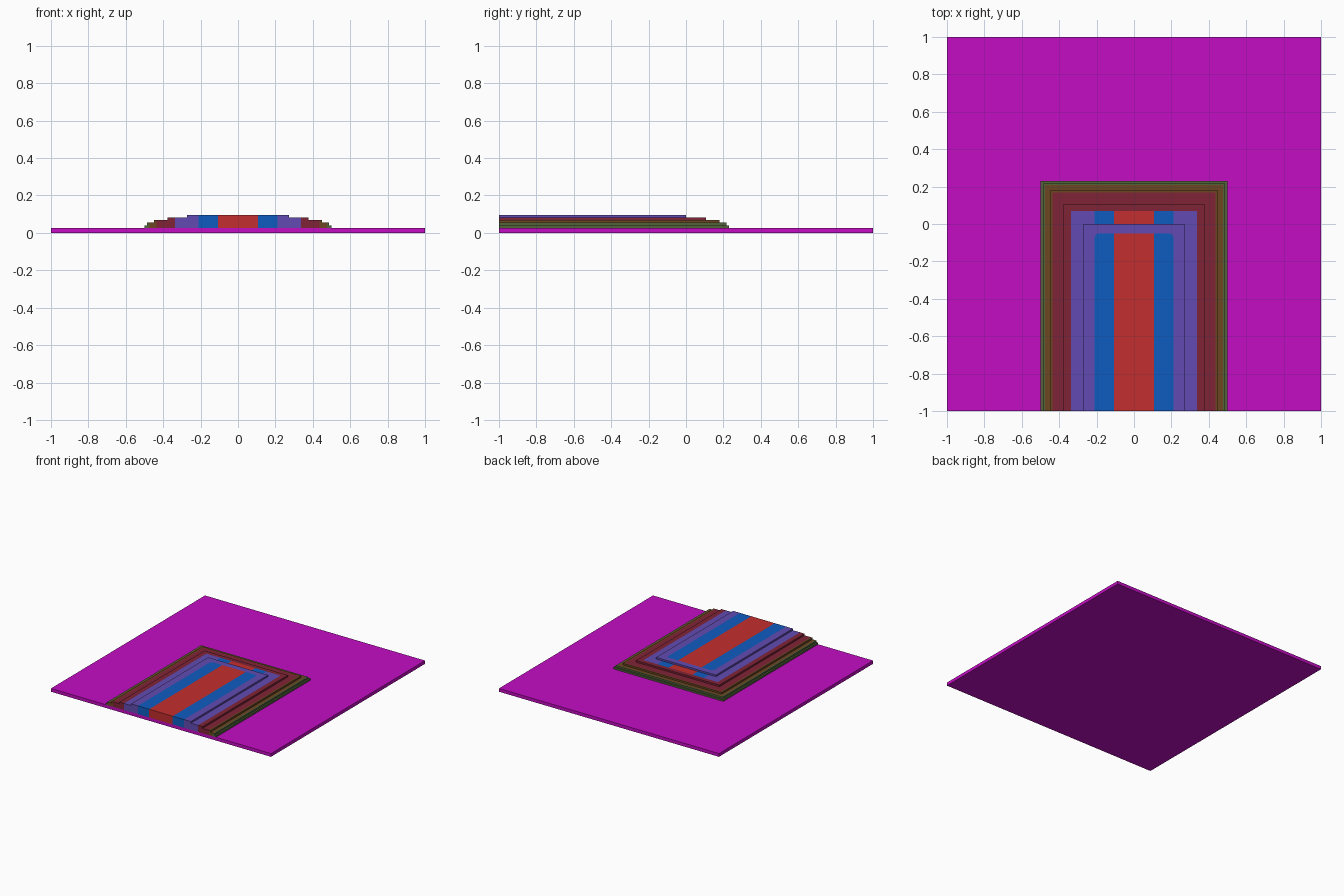
import bpy, bmesh, math
from mathutils import Vector

cube = bpy.data.objects.get("Cube")
if cube:
    bpy.data.objects.remove(cube, do_unlink=True)


def material(name, hex_code):
    lin = []
    for i in (0, 2, 4):
        c = int(hex_code[i:i + 2], 16) / 255
        lin.append(c / 12.92 if c <= 0.04045 else ((c + 0.055) / 1.055) ** 2.4)
    m = bpy.data.materials.new(name)
    m.use_nodes = True
    m.diffuse_color = (*lin, 1)
    m.node_tree.nodes["Principled BSDF"].inputs["Base Color"].default_value = (*lin, 1)
    return m


def box(bm, x, y0, y1, z0, z1):
    bmesh.ops.create_cube(bm, size=1)
    for v in bm.verts:
        v.co = (2 * x * v.co.x, (y0 + y1) / 2 + (y1 - y0) * v.co.y,
                (z0 + z1) / 2 + (z1 - z0) * v.co.z)


def finish(bm, name, mats):
    me = bpy.data.meshes.new(name)
    bm.to_mesh(me)
    bm.free()
    for m in mats:
        me.materials.append(m)
    ob = bpy.data.objects.new(name, me)
    bpy.context.collection.objects.link(ob)


magenta = material("magenta", "C40CC4")
bands = [material("olive green", "52643A"), material("brown", "6C4622"),
         material("maroon", "802437"), material("violet", "624BB2"),
         material("blue", "0F5CC0"), material("red", "C42E2E")]

Y_SHIFT = 0.267                          # back edge sits this far inside the half width
BAND_EDGES = [0.475, 0.435, 0.337, 0.21]  # half widths where the nested bands change
RED_HALF = 0.107
BASE_TOP, STEP = 0.027, 0.0136
CORNER_R = 0.025
BLUE_BACK = BAND_EDGES[3] - Y_SHIFT + 0.007

# Planes that round the back corners of the blue band
corner_planes = []
for s in (-1, 1):
    centre = Vector((s * (BAND_EDGES[3] - CORNER_R), BLUE_BACK - CORNER_R, 0))
    for deg in (22.5, 45, 67.5):
        n = Vector((s * math.cos(math.radians(deg)), math.sin(math.radians(deg)), 0))
        corner_planes.append((centre + n * CORNER_R, n))


def band_of(p):
    """Band index from the position in plan."""
    d = max(abs(p.x), p.y + Y_SHIFT)
    index = sum(d < e for e in BAND_EDGES[:3])
    in_core = abs(p.x) < BAND_EDGES[3] and p.y < BLUE_BACK
    if in_core and all((p - co).dot(n) < 0 for co, n in corner_planes):
        index = 5 if abs(p.x) < RED_HALF else 4
    return index


# Ground slab
bm = bmesh.new()
box(bm, 1, -1, 1, 0, BASE_TOP)
finish(bm, "ground_slab", [magenta])

# Stacked tiers, sliced along the band borders and coloured by position
for i, (half, back) in enumerate([(0.5, 0.23), (0.487, 0.217), (0.449, 0.179),
                                  (0.378, 0.107), (0.272, 0.0)]):
    z0 = BASE_TOP + i * STEP
    bm = bmesh.new()
    box(bm, half, -1, back, z0, z0 + STEP)
    cuts = [(Vector((s * e, 0, 0)), Vector((1, 0, 0)))
            for e in BAND_EDGES + [RED_HALF] for s in (-1, 1)]
    cuts += [(Vector((0, e - Y_SHIFT, 0)), Vector((0, 1, 0))) for e in BAND_EDGES[:3]]
    if i == 4:
        cuts += [(Vector((0, BLUE_BACK, 0)), Vector((0, 1, 0)))] + corner_planes
    for co, n in cuts:
        bmesh.ops.bisect_plane(bm, geom=bm.verts[:] + bm.edges[:] + bm.faces[:],
                               plane_co=co, plane_no=n)
    # The underside rests on the tier below
    bmesh.ops.delete(bm, geom=[f for f in bm.faces if f.normal.z < -0.5], context="FACES")
    for f in bm.faces:
        f.material_index = band_of(f.calc_center_median())
    finish(bm, f"tier_{i + 1}", bands)
